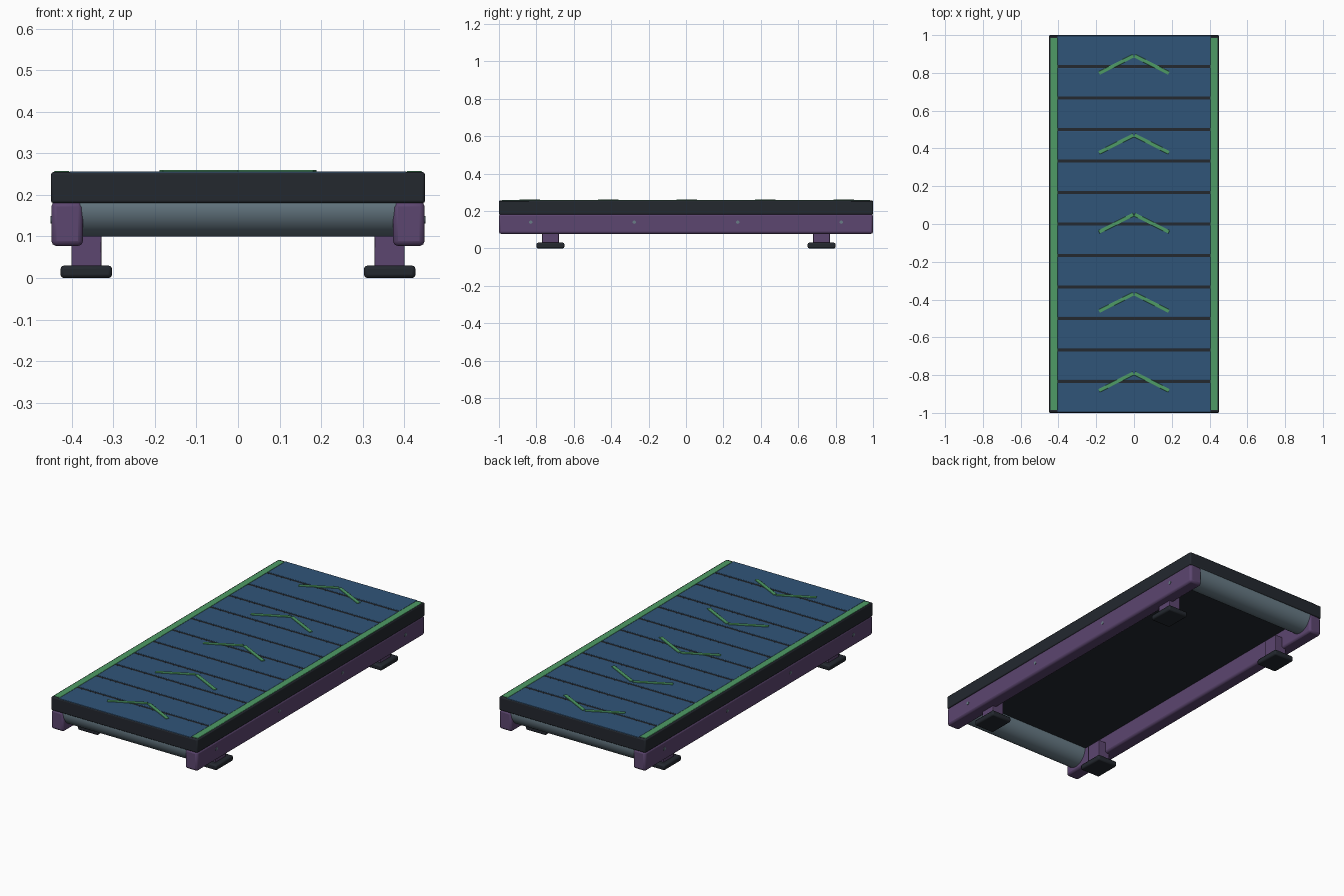
import bpy, math

if "Cube" in bpy.data.objects:
    bpy.data.objects.remove(bpy.data.objects["Cube"])

def material(name, rgb):
    m = bpy.data.materials.new(name)
    m.diffuse_color = (*rgb, 1)
    m.use_nodes = True
    m.node_tree.nodes["Principled BSDF"].inputs["Base Color"].default_value = m.diffuse_color
    return m

DARK = material("dark_rubber", (0.017, 0.021, 0.028))
BLUE = material("blue_slat", (0.03, 0.09, 0.19))
GREEN = material("green_trim", (0.077, 0.33, 0.133))
PURPLE = material("purple_frame", (0.107, 0.061, 0.16))
STEEL = material("steel", (0.14, 0.20, 0.24))

def finish(ob, name, mat, bevel=0.0, segments=2):
    ob.name = name
    ob.data.materials.append(mat)
    if bevel:
        b = ob.modifiers.new("bevel", 'BEVEL')
        b.width, b.segments = bevel, segments
    bpy.ops.object.shade_smooth_by_angle(angle=math.radians(35))
    return ob

def box(name, lo, hi, mat, bevel=0.0, rot=0.0):
    """Box between two corners, optionally turned about z."""
    bpy.ops.mesh.primitive_cube_add(
        size=1, location=[(a + b) / 2 for a, b in zip(lo, hi)])
    ob = bpy.context.object
    ob.scale = [b - a for a, b in zip(lo, hi)]
    bpy.ops.object.transform_apply(location=False, rotation=False, scale=True)
    ob.rotation_euler.z = rot
    return finish(ob, name, mat, bevel)

def cylinder_x(name, loc, radius, length, mat, sides=48):
    bpy.ops.mesh.primitive_cylinder_add(
        vertices=sides, radius=radius, depth=length, location=loc,
        rotation=(0, math.pi / 2, 0))
    return finish(bpy.context.object, name, mat)

# Belt bed
box("belt_bed", (-0.45, -1, 0.18), (0.45, 1, 0.255), DARK, 0.006)

# Belt slats
PITCH = 2 / 12
for i in range(12):
    y0 = -1 + i * PITCH
    lo = y0 + (0.003 if i == 0 else 0.007)
    hi = y0 + PITCH - (0.003 if i == 11 else 0.007)
    box(f"belt_slat_{i + 1}", (-0.405, lo, 0.24), (0.405, hi, 0.2565), BLUE, 0.002)

# Direction chevrons
ANGLE = math.radians(27)
for i in range(5):
    y = (i - 2) * 0.42 + 0.004
    for s, side in ((-1, "left"), (1, "right")):
        box(f"chevron_{i + 1}_{side}",
            (s * 0.094 - 0.102, y - 0.0095, 0.25), (s * 0.094 + 0.102, y + 0.0095, 0.26),
            GREEN, 0.001, -s * ANGLE)

# End rollers
for s, end in ((-1, "front"), (1, "back")):
    cylinder_x(f"{end}_roller", (0, s * 0.922, 0.175), 0.075, 0.76, STEEL)

for s, side in ((-1, "left"), (1, "right")):
    # Side trim strip and frame rail
    box(f"{side}_trim", (s * 0.424 - 0.019, -0.986, 0.245),
        (s * 0.424 + 0.019, 0.986, 0.257), GREEN, 0.002)
    box(f"{side}_rail", (s * 0.411 - 0.038, -1, 0.077),
        (s * 0.411 + 0.038, 1, 0.184), PURPLE, 0.012)
    # Rail bolts
    for k, y in enumerate((-0.83, -0.277, 0.277, 0.83)):
        cylinder_x(f"{side}_bolt_{k + 1}", (s * 0.447, y, 0.14), 0.009, 0.008, STEEL, 16)
    # Legs and feet
    for t, end in ((-1, "front"), (1, "back")):
        y = t * 0.725
        box(f"{end}_{side}_leg", (s * 0.365 - 0.036, y - 0.045, 0.02),
            (s * 0.365 + 0.036, y + 0.045, 0.14), PURPLE, 0.003)
        box(f"{end}_{side}_foot", (s * 0.365 - 0.062, y - 0.075, 0),
            (s * 0.365 + 0.062, y + 0.075, 0.03), DARK, 0.008)
